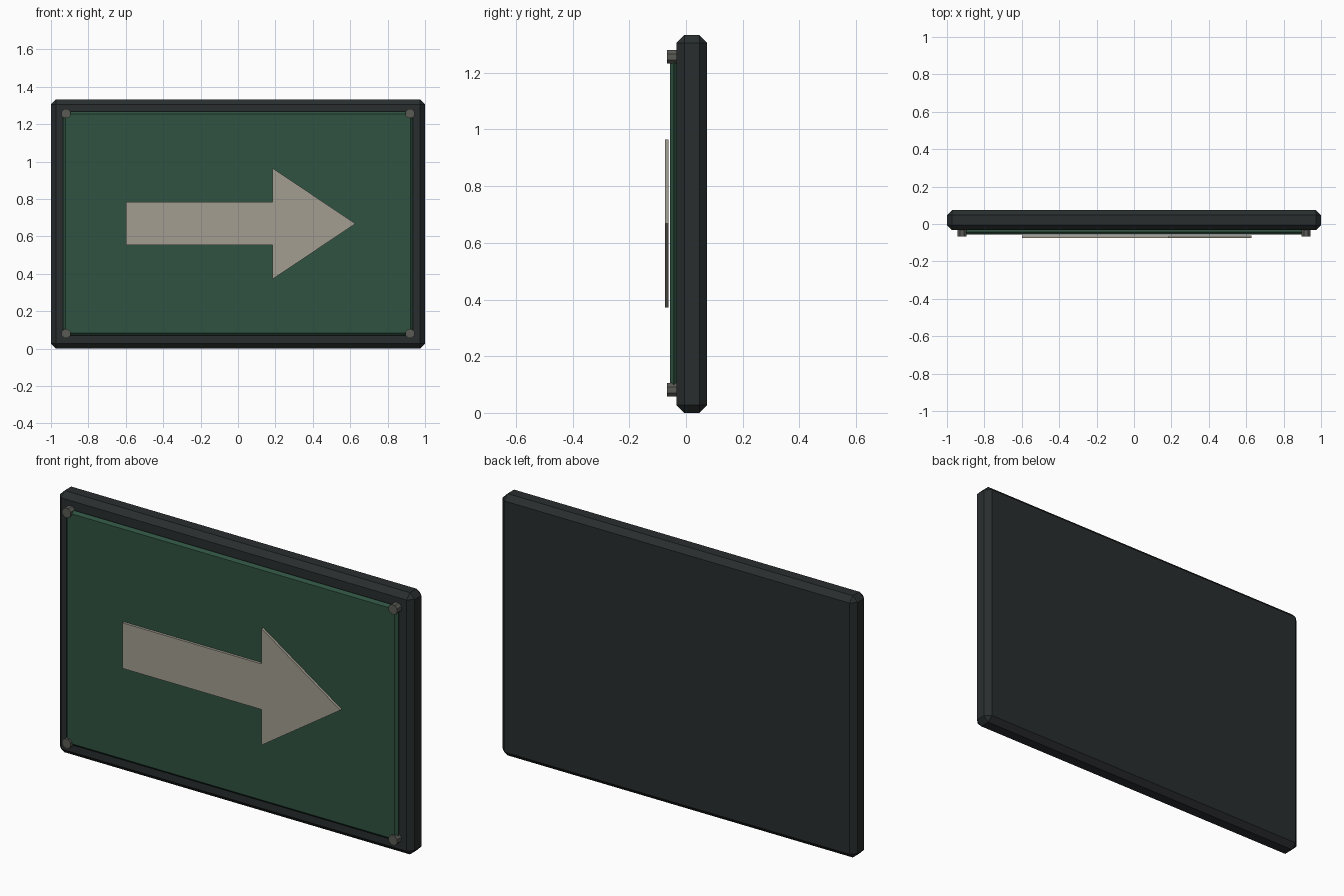
import bpy, bmesh, math
from mathutils import Matrix

if "Cube" in bpy.data.objects:
    bpy.data.objects.remove(bpy.data.objects["Cube"])


def material(name, rgb):
    m = bpy.data.materials.new(name)
    m.diffuse_color = (*rgb, 1)
    m.use_nodes = True
    m.node_tree.nodes["Principled BSDF"].inputs["Base Color"].default_value = m.diffuse_color
    return m


def finish(name, bm, mat):
    bmesh.ops.recalc_face_normals(bm, faces=bm.faces)
    me = bpy.data.meshes.new(name)
    bm.to_mesh(me)
    bm.free()
    me.materials.append(mat)
    ob = bpy.data.objects.new(name, me)
    bpy.context.collection.objects.link(ob)
    return ob


def slab(name, half_x, y0, y1, z0, z1, bevel, mat):
    """Box with a single flat chamfer on every edge."""
    bm = bmesh.new()
    size = Matrix.Diagonal((2 * half_x, y1 - y0, z1 - z0, 1))
    bmesh.ops.create_cube(bm, size=1, matrix=Matrix.Translation((0, (y0 + y1) / 2, (z0 + z1) / 2)) @ size)
    ob = finish(name, bm, mat)
    mod = ob.modifiers.new("chamfer", 'BEVEL')
    mod.width, mod.segments = bevel, 1
    return ob


dark = material("dark_frame", (0.022, 0.027, 0.028))
green = material("green_panel", (0.028, 0.085, 0.052))
cream = material("arrow_paint", (0.36, 0.34, 0.28))
metal = material("bolt_metal", (0.10, 0.10, 0.09))

# Backing board and raised panel
slab("backing_board", 1.0, -0.033, 0.074, 0.0, 1.333, 0.027, dark)
slab("sign_panel", 0.936, -0.057, -0.029, 0.07, 1.267, 0.013, green)

# Arrow, extruded from its outline
outline = [(-0.6, 0.553), (0.185, 0.553), (0.185, 0.372), (0.628, 0.668),
           (0.185, 0.965), (0.185, 0.785), (-0.6, 0.785)]
bm = bmesh.new()
face = bm.faces.new([bm.verts.new((x, -0.074, z)) for x, z in outline])
ext = bmesh.ops.extrude_face_region(bm, geom=[face])
bmesh.ops.translate(bm, vec=(0, 0.013, 0), verts=[v for v in ext["geom"] if isinstance(v, bmesh.types.BMVert)])
finish("arrow", bm, cream)

# Corner bolts
for sx, side in ((-1, "left"), (1, "right")):
    for z, level in ((0.081, "lower"), (1.256, "upper")):
        bm = bmesh.new()
        place = (Matrix.Translation((sx * 0.92, -0.0485, z)) @ Matrix.Rotation(math.pi / 2, 4, 'X')
                 @ Matrix.Rotation(math.pi / 8, 4, 'Z'))
        bmesh.ops.create_cone(bm, cap_ends=True, segments=8, radius1=0.026, radius2=0.026,
                              depth=0.037, matrix=place)
        finish(f"bolt_{level}_{side}", bm, metal)
